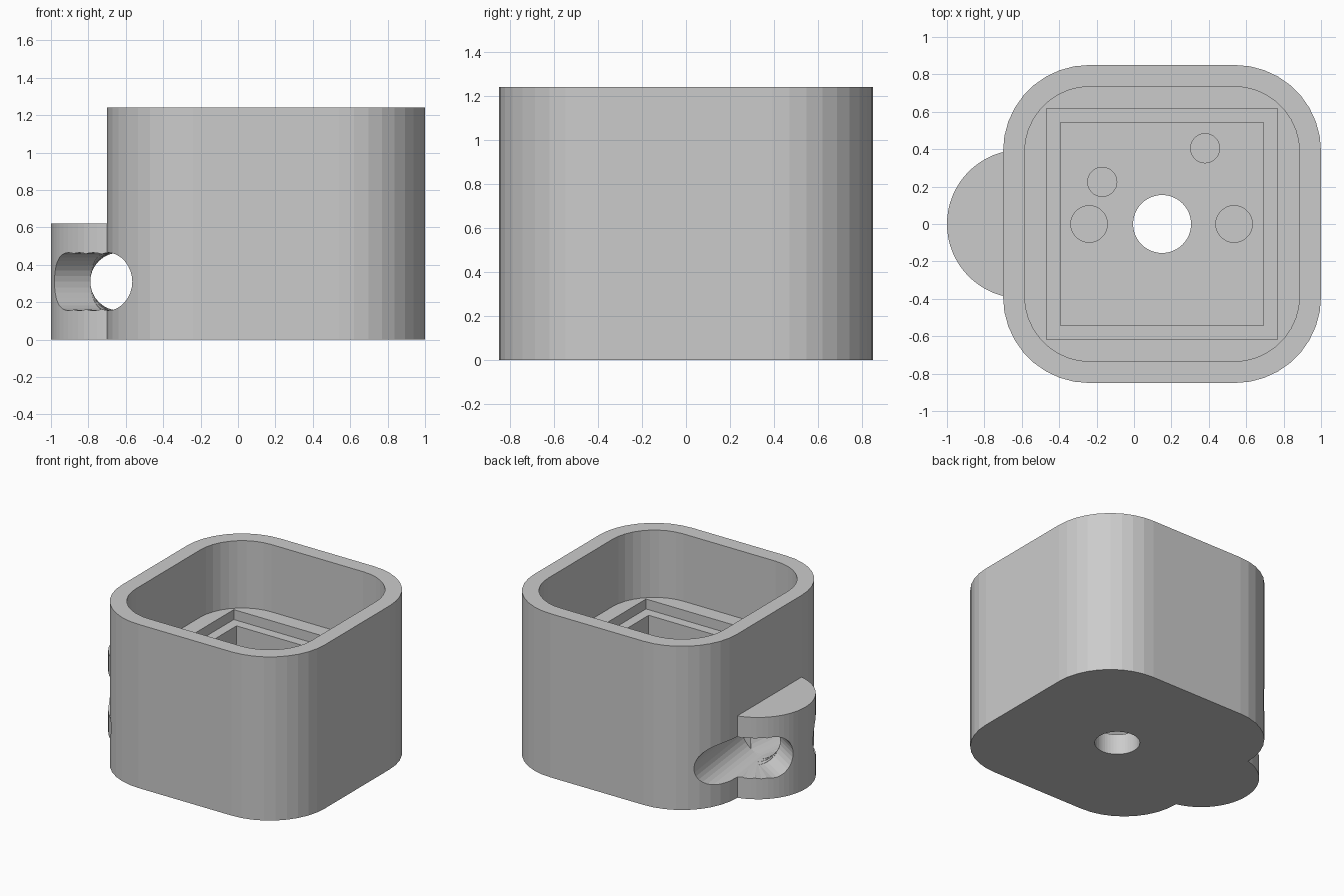
import bpy, bmesh, math
from mathutils import Vector

if "Cube" in bpy.data.objects:
    bpy.data.objects.remove(bpy.data.objects["Cube"])

CX = 0.15  # centre of the square housing in x


def prism(name, pts, z0, z1):
    """Extrude a flat outline from z0 to z1."""
    bm = bmesh.new()
    face = bm.faces.new([bm.verts.new((x, y, z0)) for x, y in pts])
    top = bmesh.ops.extrude_face_region(bm, geom=[face])
    verts = [g for g in top["geom"] if isinstance(g, bmesh.types.BMVert)]
    bmesh.ops.translate(bm, verts=verts, vec=(0, 0, z1 - z0))
    bmesh.ops.recalc_face_normals(bm, faces=bm.faces)
    mesh = bpy.data.meshes.new(name)
    bm.to_mesh(mesh)
    bm.free()
    ob = bpy.data.objects.new(name, mesh)
    bpy.context.collection.objects.link(ob)
    return ob


def rounded(half, r, n=9):
    """Rounded square outline around the housing centre."""
    pts = []
    for q, (sx, sy) in enumerate([(1, 1), (-1, 1), (-1, -1), (1, -1)]):
        for i in range(n + 1):
            a = math.pi / 2 * (q + i / n)
            pts.append((CX + sx * (half - r) + r * math.cos(a),
                        sy * (half - r) + r * math.sin(a)))
    return pts


def square(half):
    return [(CX - half, -half), (CX + half, -half), (CX + half, half), (CX - half, half)]


def circle(x, y, r, n=48):
    return [(x + r * math.cos(2 * math.pi * i / n), y + r * math.sin(2 * math.pi * i / n))
            for i in range(n)]


def boolean(target, tool, op):
    """Apply a boolean and remove the helper."""
    tool.hide_render = True
    bpy.context.view_layer.objects.active = target
    mod = target.modifiers.new(op, "BOOLEAN")
    mod.operation, mod.solver, mod.object = op, "EXACT", tool
    bpy.ops.object.modifier_apply(modifier=mod.name)
    bpy.data.objects.remove(tool)


# Housing with the half-height round lug on the left
housing = prism("housing", rounded(0.85, 0.46), 0, 1.24)
boolean(housing, prism("lug", circle(-0.603, 0, 0.397, 64), 0, 0.62), "UNION")

# Stepped pocket: rounded opening, clip ledge, deep square well
boolean(housing, prism("pocket_cut", rounded(0.735, 0.35), 0.73, 1.4), "DIFFERENCE")
boolean(housing, prism("ledge_cut", square(0.617), 0.655, 0.8), "DIFFERENCE")
boolean(housing, prism("well_cut", square(0.543), 0.155, 0.7), "DIFFERENCE")

# Through hole in the middle and blind holes in the well floor
boolean(housing, prism("centre_hole_cut", circle(CX, 0, 0.155), -0.1, 0.3), "DIFFERENCE")
for x, y, r in [(-0.24, 0, 0.098), (0.535, 0, 0.098), (-0.17, 0.225, 0.078), (0.38, 0.405, 0.078)]:
    boolean(housing, prism("floor_hole_cut", circle(x, y, r, 32), 0.05, 0.3), "DIFFERENCE")

# Cord tunnel: fanned arms leaving both sides of the lug from a shared inner edge
R, Z = 0.155, 0.31
for side in (1, -1):
    for deg in (97, 113, 130, 148):
        a = math.radians(deg)
        d = Vector((math.cos(a), side * math.sin(a), 0))
        n = Vector((math.sin(a), -side * math.cos(a), 0))
        start = Vector((-0.79, 0, Z)) + n * R - d * (0.03 if deg == 97 else 0)
        bpy.ops.mesh.primitive_cylinder_add(vertices=32, radius=R, depth=0.95,
                                            location=start + d * 0.475)
        arm = bpy.context.object
        arm.name = "tunnel_cut"
        arm.rotation_mode = "QUATERNION"
        arm.rotation_quaternion = d.to_track_quat("Z", "Y")
        bpy.context.view_layer.update()
        boolean(housing, arm, "DIFFERENCE")
